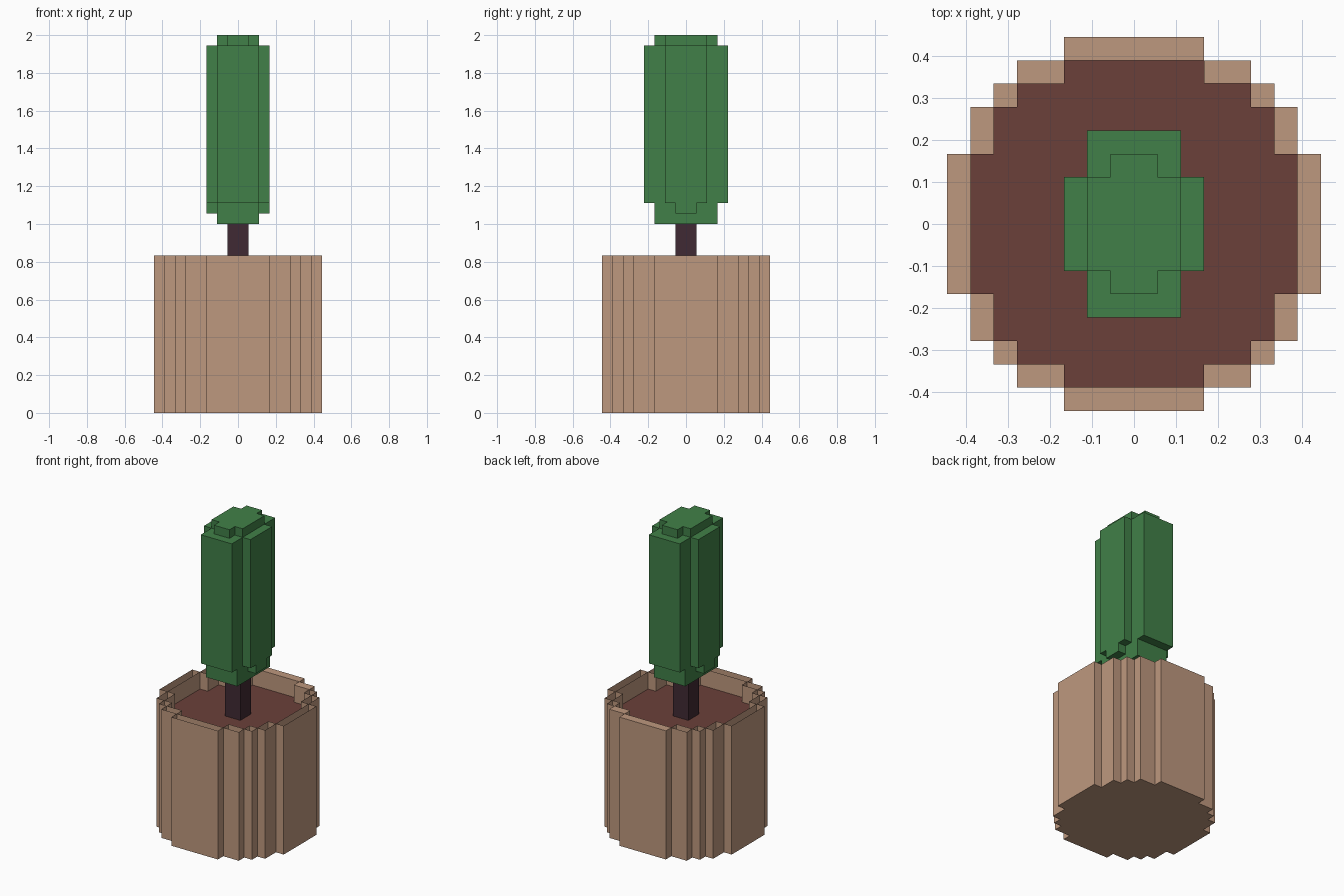
import bpy
import bmesh

if "Cube" in bpy.data.objects:
    bpy.data.objects.remove(bpy.data.objects["Cube"], do_unlink=True)

U = 2 / 36  # one block


def make_material(name, rgb):
    lin = [(c / 255 / 12.92) if c / 255 <= 0.04045 else ((c / 255 + 0.055) / 1.055) ** 2.4 for c in rgb]
    mat = bpy.data.materials.new(name)
    mat.use_nodes = True
    mat.diffuse_color = (*lin, 1)
    mat.node_tree.nodes["Principled BSDF"].inputs["Base Color"].default_value = (*lin, 1)
    return mat


clay = make_material("clay", (190, 152, 126))
earth = make_material("earth", (107, 64, 58))
bark = make_material("bark", (64, 42, 51))
leaf = make_material("leaf green", (65, 128, 72))


def outline(quarter):
    """Mirror a first-quadrant stepped profile into a full closed outline."""
    back = quarter[::-1]
    return (quarter + [(-x, y) for x, y in back]
            + [(-x, -y) for x, y in quarter] + [(x, -y) for x, y in back])


def ring(bm, quarter, z):
    return [bm.verts.new((x * U, y * U, z * U)) for x, y in outline(quarter)]


def walls(bm, low, high):
    for i in range(len(low)):
        j = (i + 1) % len(low)
        bm.faces.new((low[i], low[j], high[j], high[i]))


def finish(bm, name, mat):
    bmesh.ops.recalc_face_normals(bm, faces=bm.faces)
    mesh = bpy.data.meshes.new(name)
    bm.to_mesh(mesh)
    bm.free()
    mesh.materials.append(mat)
    obj = bpy.data.objects.new(name, mesh)
    bpy.context.collection.objects.link(obj)
    return obj


def prism(name, quarter, z0, z1, mat):
    bm = bmesh.new()
    low, high = ring(bm, quarter, z0), ring(bm, quarter, z1)
    walls(bm, low, high)
    bm.faces.new(low[::-1])
    bm.faces.new(high)
    return finish(bm, name, mat)


# Pot: stepped round shell with a pit for the soil
outer = [(8, 3), (7, 3), (7, 5), (6, 5), (6, 6), (5, 6), (5, 7), (3, 7), (3, 8)]
inner = [(7, 3), (6, 3), (6, 5), (5, 5), (5, 6), (3, 6), (3, 7)]
bm = bmesh.new()
base, rim = ring(bm, outer, 0), ring(bm, outer, 15)
pit, lip = ring(bm, inner, 12), ring(bm, inner, 15)
walls(bm, base, rim)
walls(bm, pit, lip)
bm.faces.new(base[::-1])
bm.faces.new(pit)
rim_edges = [bm.edges.get((loop[i - 1], loop[i])) for loop in (rim, lip) for i in range(len(loop))]
bmesh.ops.triangle_fill(bm, edges=rim_edges, use_beauty=True)
finish(bm, "pot", clay)

# Soil and stem
prism("soil", inner, 12, 13, earth)
prism("stem", [(1, 1)], 13, 18, bark)

# Foliage: narrow foot, side nubs, ribbed column and stepped tip
prism("foliage_foot", [(2, 3)], 18, 20, leaf)
prism("foliage_nubs", [(3, 1)], 19, 20, leaf)
prism("foliage_column", [(3, 2), (2, 2), (2, 4)], 20, 35, leaf)
prism("foliage_tip", [(2, 2), (1, 2), (1, 3)], 35, 36, leaf)
